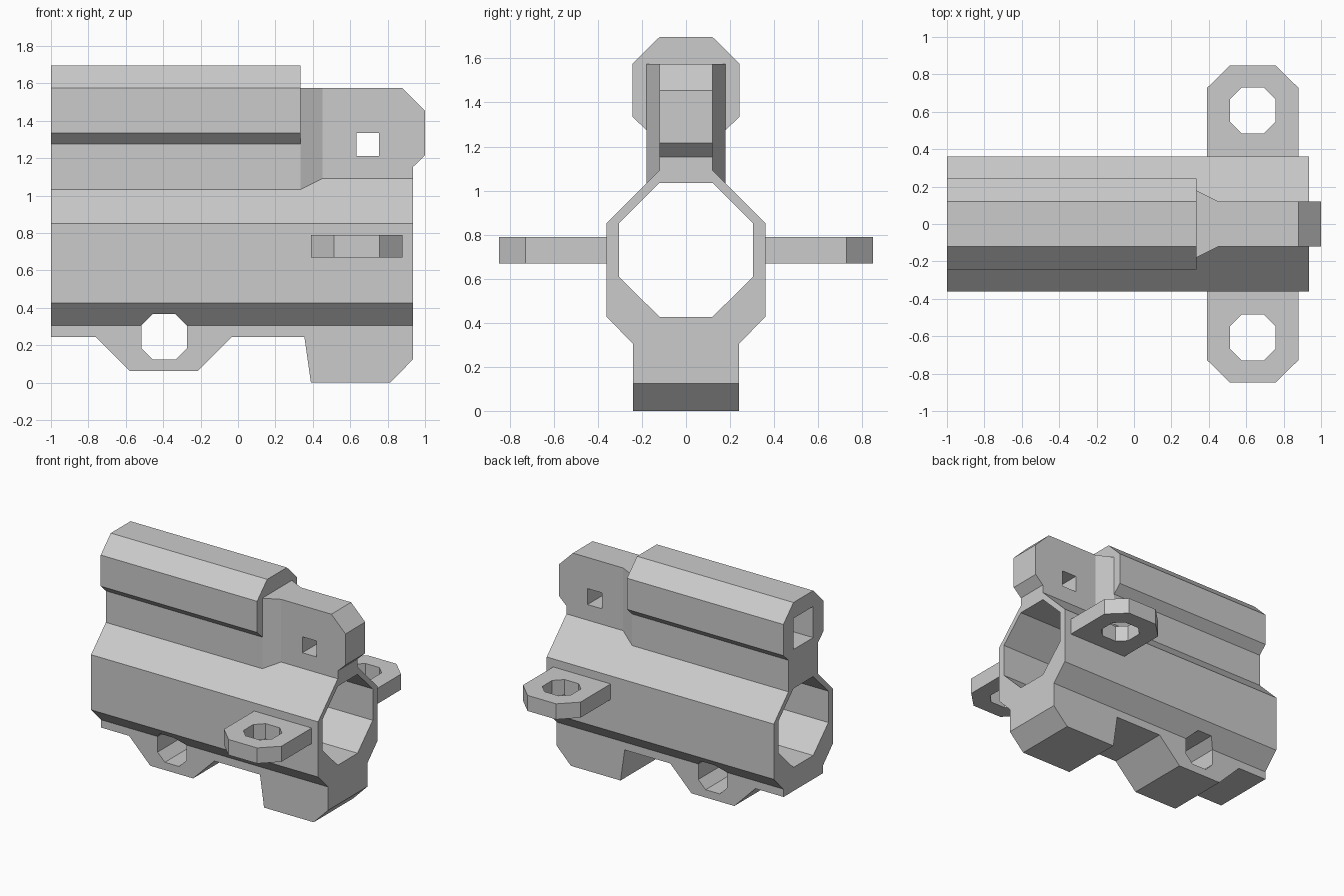
import bpy, bmesh

if "Cube" in bpy.data.objects:
    bpy.data.objects.remove(bpy.data.objects["Cube"])

AXES = {"x": lambda u, v, w: (w, u, v),   # profile in y,z
        "y": lambda u, v, w: (u, w, v),   # profile in x,z
        "z": lambda u, v, w: (u, v, w)}   # profile in x,y


def prism(name, axis, profile, lo, hi):
    """Extrude a 2D profile along an axis between lo and hi."""
    place = AXES[axis]
    bm = bmesh.new()
    face = bm.faces.new([bm.verts.new(place(u, v, lo)) for u, v in profile])
    ext = bmesh.ops.extrude_face_region(bm, geom=[face])
    for v in ext["geom"]:
        if isinstance(v, bmesh.types.BMVert):
            v.co["xyz".index(axis)] = hi
    bmesh.ops.recalc_face_normals(bm, faces=bm.faces)
    me = bpy.data.meshes.new(name)
    bm.to_mesh(me)
    bm.free()
    ob = bpy.data.objects.new(name, me)
    bpy.context.collection.objects.link(ob)
    return ob


def sym(half):
    """Mirror a half profile (u > 0) across u = 0."""
    return half + [(-u, v) for u, v in reversed(half)]


def octagon(cx, cy, r, c):
    return [(cx + a, cy + b) for a, b in
            [(r, -c), (r, c), (c, r), (-c, r), (-r, c), (-r, -c), (-c, -r), (c, -r)]]


def combine(target, tool, op):
    """Apply a boolean and discard the tool object."""
    tool.hide_render = True
    mod = target.modifiers.new(op, "BOOLEAN")
    mod.operation, mod.object, mod.solver = op, tool, "EXACT"
    bpy.context.view_layer.objects.active = target
    bpy.ops.object.modifier_apply(modifier=mod.name)
    bpy.data.objects.remove(tool)


# Main barrel shell with the keel strip underneath
body = prism("barrel_body", "x", sym([(0.24, 0.245), (0.24, 0.305), (0.36, 0.427),
                                      (0.36, 0.852), (0.12, 1.092)]), -1, 0.935)

# Lower lugs: pivot lug and foot
pivot = prism("pivot_lug", "y", [(-0.815, 0.3), (-0.76, 0.245), (-0.58, 0.063),
                                 (-0.215, 0.063), (-0.033, 0.245), (0.022, 0.3)], -0.24, 0.24)
foot = prism("foot", "y", [(0.347, 0.3), (0.39, 0), (0.813, 0), (0.935, 0.124),
                           (0.935, 0.3)], -0.24, 0.24)

# Upper rail with its neck
rail = prism("upper_rail", "x", sym([(0.18, 0.95), (0.18, 1.275), (0.243, 1.335),
                                     (0.243, 1.575), (0.12, 1.697)]), -1, 0.333)

# Tapered transition and end plate
taper = prism("taper", "z", [(0.31, -0.18), (0.333, -0.18), (0.452, -0.12),
                             (0.452, 0.12), (0.333, 0.18), (0.31, 0.18)], 0.95, 1.575)
plate = prism("end_plate", "y", [(0.31, 1.0), (0.935, 1.0), (0.935, 1.153), (1.0, 1.215),
                                 (1.0, 1.455), (0.88, 1.575), (0.31, 1.575)], -0.12, 0.12)

for part in (pivot, foot, rail, taper, plate):
    combine(body, part, "UNION")

# Main bore, rail socket, pivot hole and pin hole
bore = sym([(0.12, 0.427), (0.305, 0.61), (0.305, 0.852), (0.12, 1.035)])
socket = [(-0.12, 1.335), (0.12, 1.335), (0.12, 1.575), (-0.12, 1.575)]
pin = [(0.633, 1.212), (0.755, 1.212), (0.755, 1.335), (0.633, 1.335)]
for args in (("bore", "x", bore, -1.2, 1.2),
             ("socket", "x", socket, -1.2, 0.3),
             ("pivot_hole", "y", octagon(-0.395, 0.245, 0.122, 0.06), -0.6, 0.6),
             ("pin_hole", "y", pin, -0.4, 0.4)):
    combine(body, prism(*args), "DIFFERENCE")

# Side ears with octagonal holes, one each side
for side, s in (("front", -1), ("back", 1)):
    outline = [(0.39, 0.345), (0.88, 0.345), (0.88, 0.727), (0.757, 0.848),
               (0.513, 0.848), (0.39, 0.727)]
    ear = prism(side + "_ear", "z", [(x, s * y) for x, y in outline], 0.67, 0.79)
    combine(ear, prism("ear_hole", "z", octagon(0.635, s * 0.607, 0.122, 0.06), 0.5, 1.0),
            "DIFFERENCE")
    combine(body, ear, "UNION")

# Merge coplanar faces left by the booleans
bm = bmesh.new()
bm.from_mesh(body.data)
bmesh.ops.remove_doubles(bm, verts=bm.verts, dist=0.0005)
bmesh.ops.dissolve_limit(bm, angle_limit=0.01, verts=bm.verts, edges=bm.edges)
bm.to_mesh(body.data)
bm.free()
